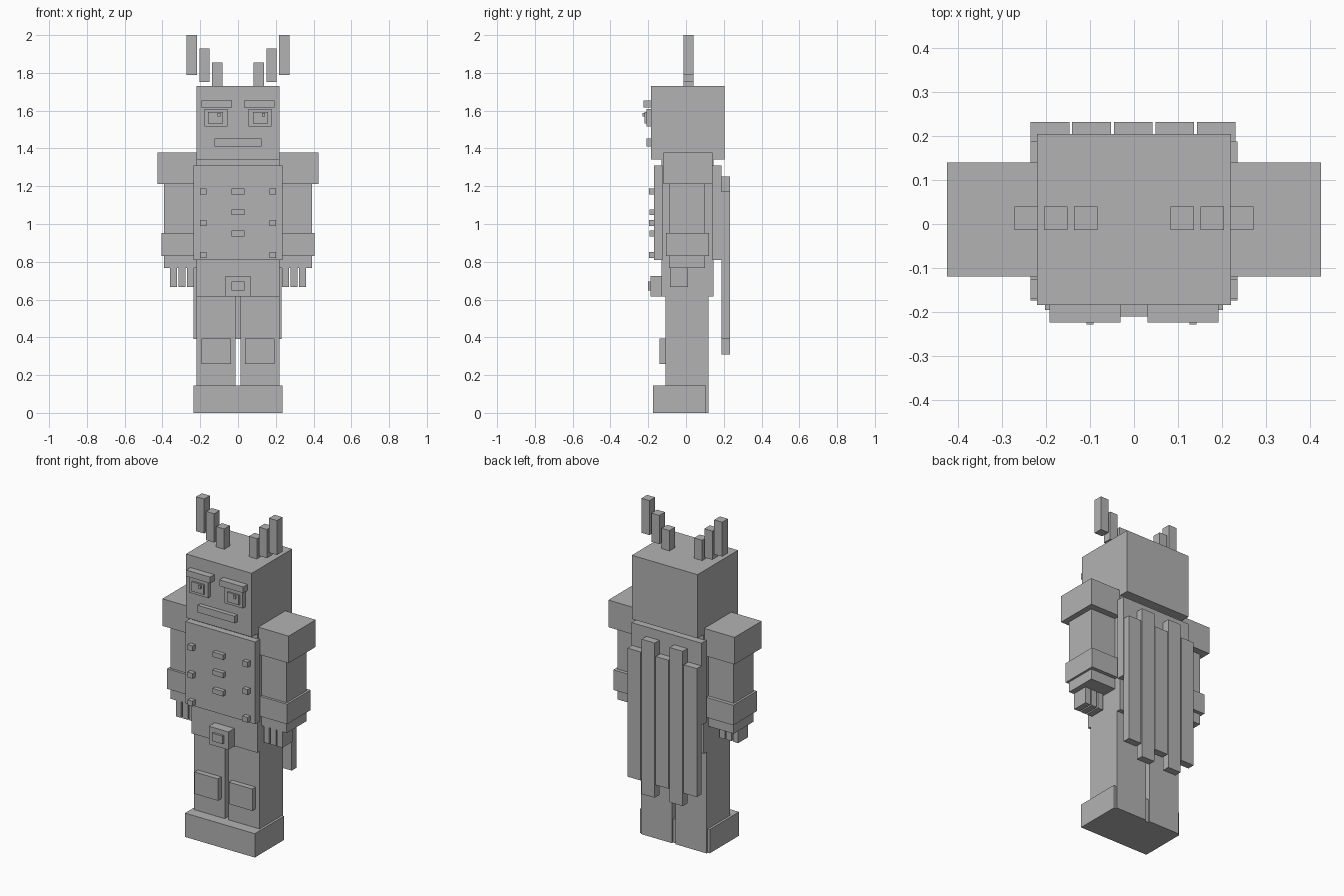
import bpy
import bmesh

if "Cube" in bpy.data.objects:
    bpy.data.objects.remove(bpy.data.objects["Cube"], do_unlink=True)

grey = bpy.data.materials.new("plain grey")
grey.use_nodes = True
COLOUR = (0.45, 0.45, 0.45, 1.0)
grey.diffuse_color = COLOUR
grey.node_tree.nodes["Principled BSDF"].inputs["Base Color"].default_value = COLOUR


def box(name, x, y, z):
    """Add a block from its (min, max) range on each axis."""
    bm = bmesh.new()
    bmesh.ops.create_cube(bm, size=1.0)
    for v in bm.verts:
        v.co = [r[0] if c < 0 else r[1] for c, r in zip(v.co, (x, y, z))]
    mesh = bpy.data.meshes.new(name)
    bm.to_mesh(mesh)
    bm.free()
    mesh.materials.append(grey)
    obj = bpy.data.objects.new(name, mesh)
    bpy.context.collection.objects.link(obj)


def pair(name, x, y, z):
    """Add a block on the left (+x) and its mirror on the right."""
    box("left_" + name, x, y, z)
    box("right_" + name, (-x[1], -x[0]), y, z)


# Head and body
box("head", (-0.221, 0.221), (-0.184, 0.205), (1.342, 1.73))
box("torso", (-0.221, 0.221), (-0.13, 0.145), (0.81, 1.342))
box("waist", (-0.221, 0.221), (-0.13, 0.145), (0.617, 0.81))
box("chest_plate", (-0.235, 0.235), (-0.17, -0.125), (0.81, 1.31))
box("back_plate", (-0.235, 0.235), (0.14, 0.188), (0.81, 1.31))

# Face
pair("brow", (0.031, 0.192), (-0.224, -0.184), (1.617, 1.655))
pair("eye", (0.056, 0.178), (-0.21, -0.184), (1.515, 1.61))
pair("pupil", (0.079, 0.159), (-0.22, -0.21), (1.533, 1.592))
for side, x in (("right", -0.108), ("left", 0.126)):
    box(side + "_eye_glint", (x, x + 0.016), (-0.229, -0.22), (1.568, 1.587))
box("mouth", (-0.125, 0.125), (-0.21, -0.184), (1.41, 1.453))

# Stepped floating horns
for i, (x, low, high) in enumerate(((0.083, 1.73, 1.854),
                                    (0.151, 1.753, 1.928),
                                    (0.218, 1.79, 2.0))):
    pair(f"horn_{i + 1}", (x, x + 0.054), (-0.014, 0.04), (low, high))

# Chest studs and centre bars
for i, z in enumerate((1.172, 1.005, 0.836)):
    pair(f"stud_{i + 1}", (0.168, 0.202), (-0.196, -0.17), (z - 0.016, z + 0.016))
for i, z in enumerate((1.172, 1.062, 0.95)):
    box(f"chest_bar_{i + 1}", (-0.035, 0.035), (-0.194, -0.17), (z - 0.015, z + 0.015))

# Belt buckle
box("buckle", (-0.066, 0.066), (-0.187, -0.13), (0.615, 0.724))
box("buckle_centre", (-0.035, 0.035), (-0.2, -0.187), (0.647, 0.695))

# Arms
pair("shoulder_pad", (0.2, 0.425), (-0.12, 0.14), (1.213, 1.378))
pair("arm", (0.2, 0.391), (-0.09, 0.1), (0.83, 1.213))
pair("wrist_cuff", (0.2, 0.404), (-0.105, 0.122), (0.83, 0.952))
pair("hand", (0.2, 0.391), (-0.09, 0.1), (0.767, 0.83))
for i in range(3):
    x = 0.233 + 0.045 * i
    pair(f"finger_{i + 1}", (x, x + 0.036), (-0.085, 0.011), (0.667, 0.767))

# Legs and boots
pair("leg", (0.013, 0.221), (-0.108, 0.118), (0.0, 0.617))
pair("knee_pad", (0.037, 0.194), (-0.14, -0.108), (0.26, 0.393))
box("boots", (-0.235, 0.235), (-0.174, 0.107), (0.0, 0.145))

# Cape made of alternating short and long strips
for i in range(5):
    x = -0.235 + 0.0945 * i
    z = (0.31, 1.252) if i % 2 else (0.39, 1.172)
    box(f"cape_strip_{i + 1}", (x, x + 0.088), (0.187, 0.232), z)
